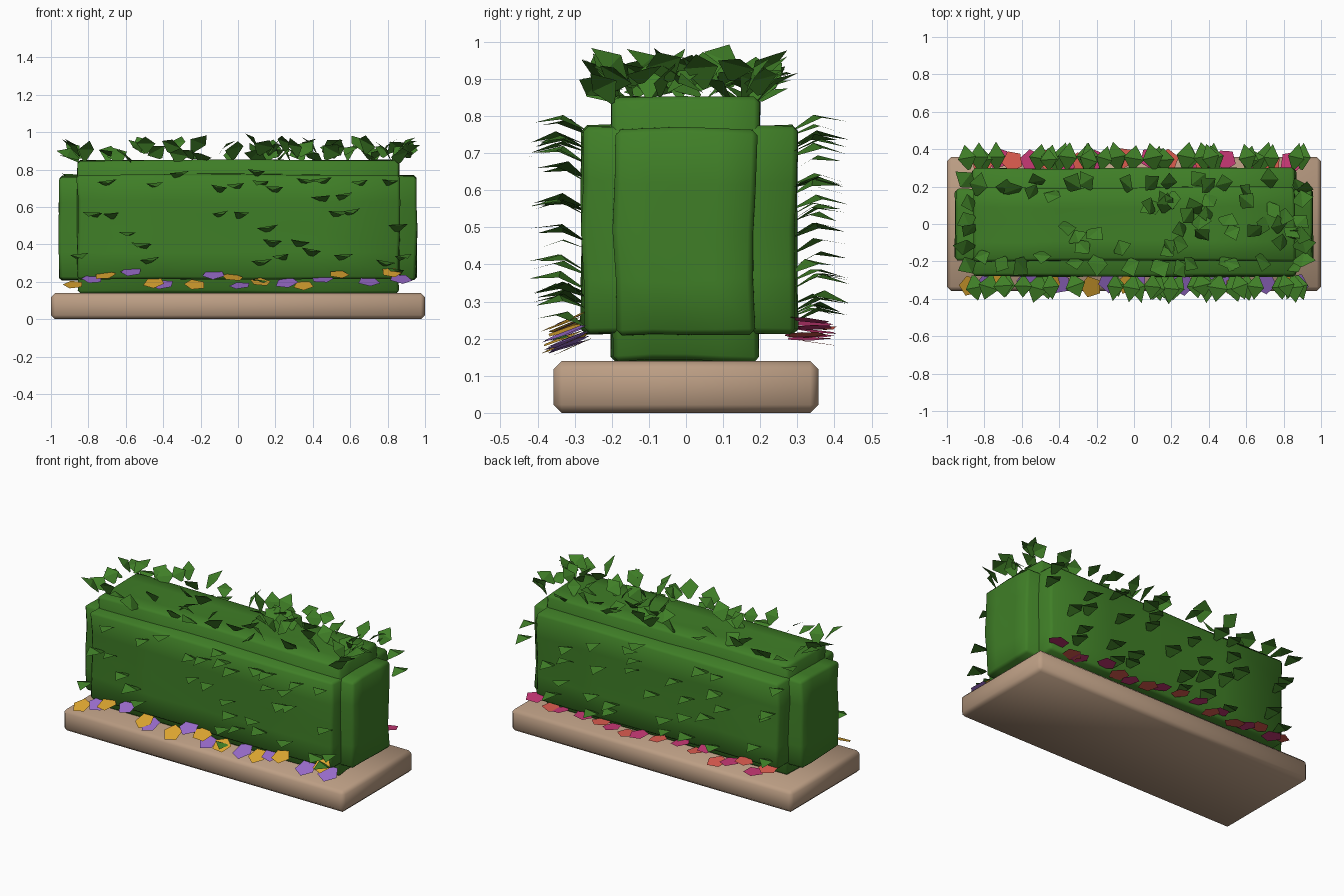
import bpy, bmesh, math, random
from mathutils import Vector, noise

random.seed(11)
if "Cube" in bpy.data.objects:
    bpy.data.objects.remove(bpy.data.objects["Cube"], do_unlink=True)


def material(name, rgb):
    m = bpy.data.materials.new(name)
    m.use_nodes = True
    m.diffuse_color = (*rgb, 1)
    node = next(n for n in m.node_tree.nodes if n.type == 'BSDF_PRINCIPLED')
    node.inputs["Base Color"].default_value = (*rgb, 1)
    node.inputs["Roughness"].default_value = 0.9
    return m


green = material("leaf green", (0.05, 0.21, 0.02))
stone = material("tan stone", (0.50, 0.34, 0.23))
purple = material("purple petal", (0.32, 0.15, 0.60))
yellow = material("golden petal", (0.72, 0.38, 0.03))
magenta = material("magenta petal", (0.58, 0.04, 0.18))
coral = material("coral petal", (0.74, 0.11, 0.08))


def finish(name, bm, mats):
    mesh = bpy.data.meshes.new(name)
    bm.to_mesh(mesh)
    bm.free()
    for m in mats:
        mesh.materials.append(m)
    ob = bpy.data.objects.new(name, mesh)
    bpy.context.collection.objects.link(ob)
    return ob


def block(name, lo, hi, mat, bevel, wobble=0.0, cuts=0):
    """Chamfered box between two corners, optionally with an uneven surface."""
    lo, hi = Vector(lo), Vector(hi)
    bm = bmesh.new()
    bmesh.ops.create_cube(bm, size=1)
    for v in bm.verts:
        v.co = Vector(((v.co[i] + 0.5) * (hi[i] - lo[i]) + lo[i]) for i in range(3))
    bmesh.ops.bevel(bm, geom=bm.edges[:], offset=bevel, segments=1, affect='EDGES')
    if cuts:
        long_edges = [e for e in bm.edges if e.calc_length() > 0.2]
        bmesh.ops.subdivide_edges(bm, edges=long_edges, cuts=cuts, use_grid_fill=True)
        for v in bm.verts:
            v.co += noise.noise_vector(v.co * 4 + lo) * wobble
    for f in bm.faces:
        f.smooth = True
    return finish(name, bm, [mat])


# Plinth
block("stone_base", (-1, -0.357, 0), (1, 0.357, 0.14), stone, 0.022)

# Hedge body: three crossing blocks leave recessed corners
block("hedge_length", (-0.955, -0.193, 0.21), (0.95, 0.187, 0.765), green, 0.015, 0.014, 3)
block("hedge_width", (-0.862, -0.28, 0.215), (0.862, 0.298, 0.772), green, 0.015, 0.014, 3)
block("hedge_height", (-0.857, -0.2, 0.139), (0.857, 0.195, 0.85), green, 0.015, 0.01, 3)


def add_leaf(bm, base, direction, length, width, roll=0.0, curl=0.08):
    """Pointed leaf card growing from base along direction, curling over at the tip."""
    d = Vector(direction).normalized()
    side = d.cross(Vector((0, 0, 1))).normalized()
    up = side.cross(d)
    side = side * math.cos(roll) + up * math.sin(roll)
    up = side.cross(d)
    outline = ((0, -0.08, 0), (0.5, -0.5, curl), (1, 0, -curl), (0.5, 0.5, curl), (0, 0.08, 0))
    low_l, mid_l, tip, mid_r, low_r = [
        bm.verts.new(Vector(base) + d * a * length + side * s * width + up * h * length)
        for a, s, h in outline]
    bm.faces.new((low_l, mid_l, mid_r, low_r))
    bm.faces.new((mid_l, tip, mid_r))


# Leaves on the two long sides, rising from the hedge and curling over
front_places = [(-.7, .73), (-.45, .72), (-.33, .77), (-.1, .69), (0, .71), (.14, .73),
                (.2, .69), (.35, .74), (.46, .74), (.55, .65), (.46, .64), (.8, .73),
                (-.76, .56), (-.67, .55), (-.59, .46), (-.5, .39), (-.1, .56), (0, .55),
                (.16, .48), (.18, .4), (.32, .4), (.52, .56), (.6, .57), (.85, .48),
                (-.48, .31), (-.86, .34), (.12, .3), (.25, .33), (.55, .33), (.78, .3),
                (.87, .33), (.39, .35), (.66, .73), (.1, .78), (.1, .2), (.86, .25)]
back_places = [(-0.78 + col * 0.26 + random.uniform(-0.12, 0.12),
                0.28 + row * 0.118 + random.uniform(-0.05, 0.05))
               for row in range(5) for col in range(7)]
for name, sgn, y, places in (("front_leaves", -1, -0.275, front_places),
                             ("back_leaves", 1, 0.29, back_places)):
    bm = bmesh.new()
    for x, z in places:
        add_leaf(bm, (x, y, z - 0.015),
                 (random.uniform(-0.35, 0.35), sgn, random.uniform(0.1, 0.35)),
                 random.uniform(0.11, 0.155), random.uniform(0.085, 0.115),
                 random.uniform(-0.2, 0.2), 0.12)
    finish(name, bm, [green])

# Upright leaves on top: along both edges, over the right half, and at the ends
bm = bmesh.new()
for sgn in (-1, 1):
    for i in range(14):
        x = -0.84 + i * 0.13 + random.uniform(-0.05, 0.05)
        add_leaf(bm, (x, sgn * random.uniform(0.14, 0.21), random.uniform(0.83, 0.89)),
                 (random.uniform(-0.7, 0.7), sgn * 0.7, random.uniform(0.3, 1.3)),
                 random.uniform(0.1, 0.14), random.uniform(0.085, 0.12),
                 random.uniform(-0.7, 0.7))
for i in range(34):
    x = random.uniform(0.1, 0.85) if i % 5 else random.uniform(-0.85, 0)
    ang = random.uniform(0, math.tau)
    add_leaf(bm, (x, random.uniform(-0.18, 0.18), random.uniform(0.845, 0.9)),
             (math.cos(ang), math.sin(ang), random.uniform(0.3, 1.5)),
             random.uniform(0.1, 0.14), random.uniform(0.08, 0.115),
             random.uniform(-0.7, 0.7))
for sgn in (-1, 1):
    for i in range(6):
        add_leaf(bm, (sgn * 0.85, -0.2 + i * 0.08, random.uniform(0.83, 0.9)),
                 (sgn, random.uniform(-0.8, 0.8), random.uniform(0.3, 1.4)),
                 random.uniform(0.1, 0.14), 0.1, random.uniform(-0.6, 0.6))
finish("top_leaves", bm, [green])


def flower_row(name, y, lean, spots, mats):
    """Five-sided blossoms along the foot of the hedge, each leaning a little."""
    bm = bmesh.new()
    for x, z, colour in spots:
        turn, r = random.uniform(0, 1.2), random.uniform(0.055, 0.064)
        tilt, roll = lean + random.uniform(-0.1, 0.1), random.uniform(-0.15, 0.15)
        yc = y + random.uniform(-0.02, 0.02)
        ring = []
        for k in range(5):
            a = turn + k * math.tau / 5
            dx, dy = r * math.cos(a), r * math.sin(a)
            ring.append(bm.verts.new((x + dx, yc + dy, z + tilt * dy + roll * dx)))
        bm.faces.new(ring).material_index = colour
    finish(name, bm, mats)


front_spots = [(-0.88, .185, 1), (-0.78, .215, 0), (-0.71, .235, 1), (-0.57, .255, 0),
               (-0.45, .195, 1), (-0.40, .185, 0), (-0.23, .185, 1), (-0.13, .24, 0),
               (-0.03, .225, 1), (0.01, .18, 0), (0.12, .20, 1), (0.26, .195, 0),
               (0.35, .18, 1), (0.45, .215, 0), (0.54, .24, 1), (0.70, .20, 0),
               (0.82, .25, 1), (0.87, .215, 0)]
flower_row("front_flowers", -0.318, 0.4, front_spots, [purple, yellow])
back_spots = [(.84, .25, 0), (.73, .21, 1), (.67, .21, 0), (.49, .23, 0), (.38, .21, 1),
              (.30, .2, 0), (.18, .2, 1), (.09, .22, 0), (-.05, .23, 1), (-.2, .24, 0),
              (-.3, .21, 1), (-.37, .24, 0), (-.46, .19, 1), (-.55, .21, 0),
              (-.65, .24, 1), (-.73, .2, 0), (-.81, .23, 1)]
flower_row("back_flowers", 0.335, -0.05, back_spots, [magenta, coral])
